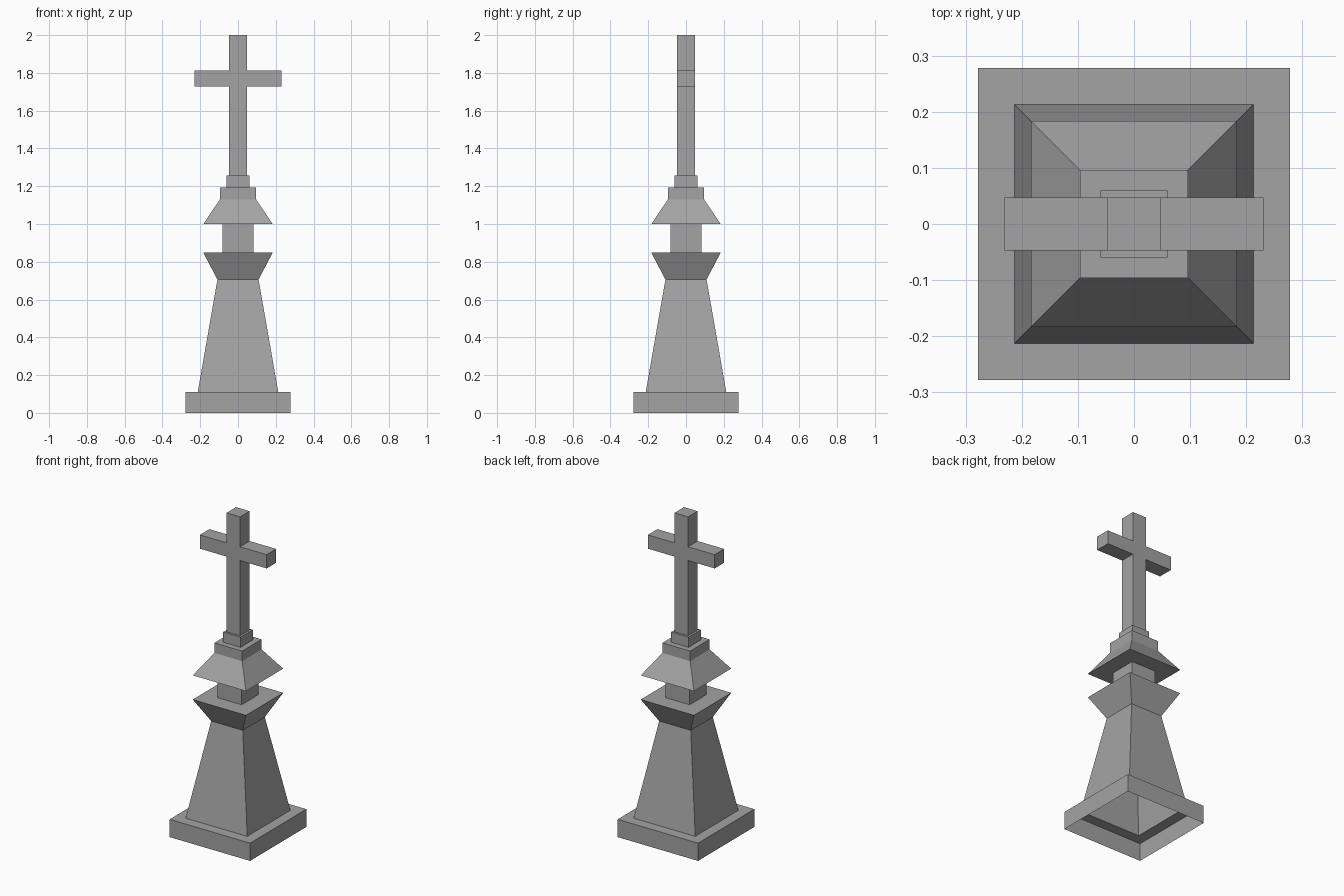
import bpy
import bmesh
from mathutils import Vector

cube = bpy.data.objects.get("Cube")
if cube:
    bpy.data.objects.remove(cube, do_unlink=True)

# Single stone colour
stone = bpy.data.materials.new("grey_stone")
stone.use_nodes = True
colour = (0.37, 0.37, 0.37, 1.0)
stone.diffuse_color = colour
for node in stone.node_tree.nodes:
    if node.type == 'BSDF_PRINCIPLED':
        node.inputs["Base Color"].default_value = colour


def finish(name, bm):
    mesh = bpy.data.meshes.new(name)
    bm.to_mesh(mesh)
    bm.free()
    mesh.materials.append(stone)
    obj = bpy.data.objects.new(name, mesh)
    bpy.context.collection.objects.link(obj)
    return obj


def square_shell(name, profile):
    """Sweep a (half width, height) profile round a square, ends left open."""
    bm = bmesh.new()
    corners = [(-1, -1), (1, -1), (1, 1), (-1, 1)]
    rings = [[bm.verts.new((x * half, y * half, z)) for x, y in corners]
             for half, z in profile]
    for low, high in zip(rings, rings[1:]):
        for i in range(4):
            j = (i + 1) % 4
            bm.faces.new((low[i], low[j], high[j], high[i]))
    return finish(name, bm)


# Key half widths shared between neighbouring parts
SHAFT_FOOT, SHAFT_TOP, EAVE, NECK = 0.213, 0.109, 0.184, 0.083
STEP, COLLAR, POST = 0.096, 0.06, 0.047

# Hollow plinth and tapered shaft, open underneath
square_shell("plinth", [(0.278, 0), (0.278, 0.111), (SHAFT_FOOT, 0.111)])
square_shell("shaft", [(SHAFT_FOOT, 0.111), (SHAFT_TOP, 0.706)])

# Flared capital, neck and sloping roof
square_shell("capital", [(SHAFT_TOP, 0.706), (EAVE, 0.849), (NECK, 0.849)])
square_shell("neck", [(NECK, 0.849), (NECK, 1.0)])
square_shell("roof", [(NECK, 1.0), (EAVE, 1.0), (STEP, 1.13),
                      (STEP, 1.193), (COLLAR, 1.193)])
square_shell("collar", [(COLLAR, 1.193), (COLLAR, 1.257), (POST, 1.257)])

# Cross: half outline mirrored, then extruded from front to back
half_outline = [(POST, 1.257), (POST, 1.727), (0.231, 1.727),
                (0.231, 1.813), (POST, 1.813), (POST, 2.0)]
outline = half_outline + [(-x, z) for x, z in reversed(half_outline)]
bm = bmesh.new()
front = bm.faces.new([bm.verts.new((x, -POST, z)) for x, z in outline])
grown = bmesh.ops.extrude_face_region(bm, geom=[front], use_keep_orig=True)
back = [v for v in grown["geom"] if isinstance(v, bmesh.types.BMVert)]
bmesh.ops.translate(bm, verts=back, vec=Vector((0, 2 * POST, 0)))
bmesh.ops.recalc_face_normals(bm, faces=bm.faces)
finish("cross", bm)
